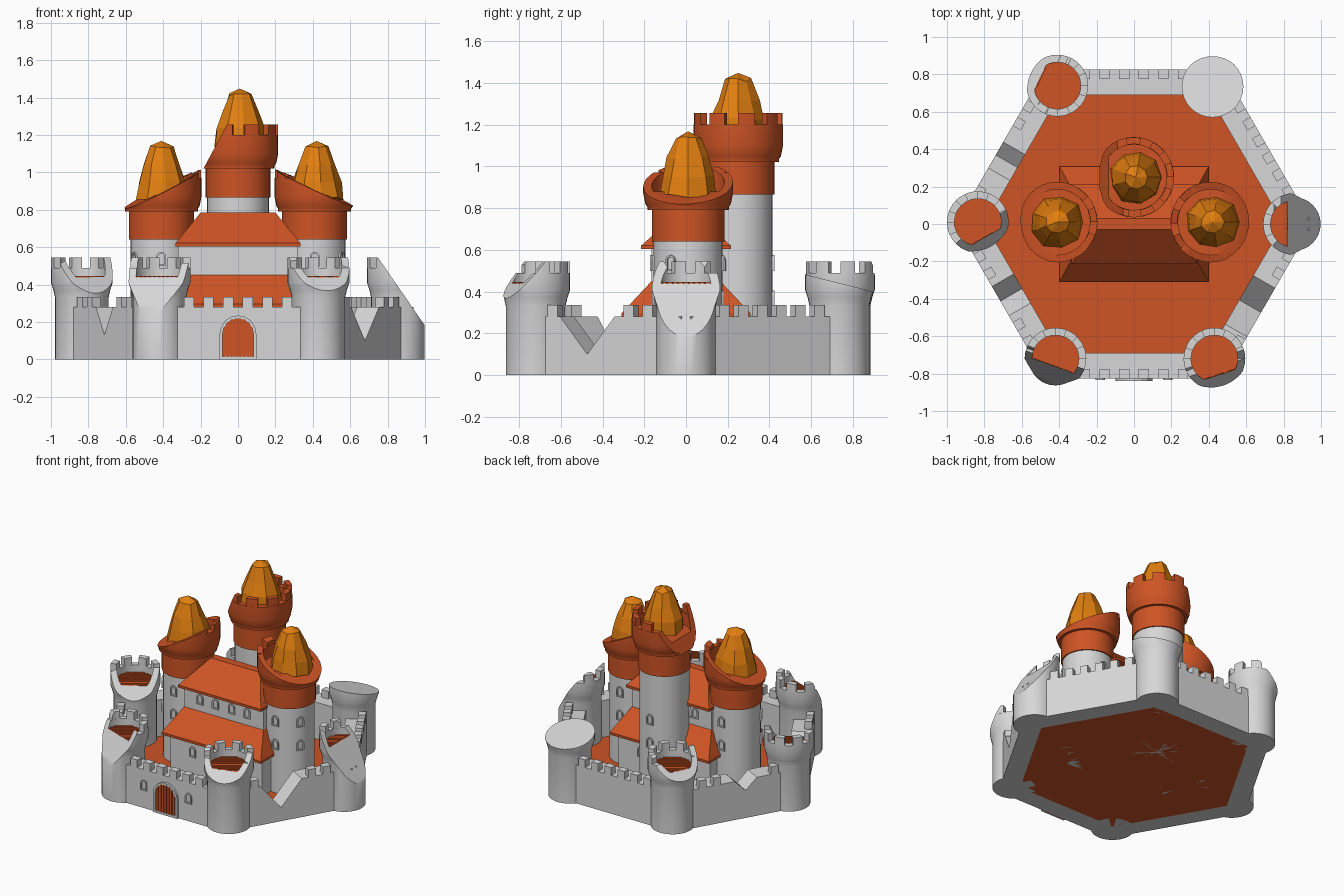
import bpy, bmesh, math, random
from math import sin, cos, pi, radians
from mathutils import Vector, Matrix

if "Cube" in bpy.data.objects:
    bpy.data.objects.remove(bpy.data.objects["Cube"])

random.seed(4)


def material(name, rgb):
    m = bpy.data.materials.new(name)
    m.diffuse_color = (*rgb, 1)
    m.use_nodes = True
    m.node_tree.nodes["Principled BSDF"].inputs["Base Color"].default_value = m.diffuse_color
    return m


STONE = material("pale stone", (0.68, 0.68, 0.68))
ORANGE = material("burnt orange", (0.62, 0.088, 0.018))
AMBER = material("amber", (0.75, 0.21, 0.005))


def finish(bm, name, mats, rule=None, smooth=True):
    bmesh.ops.recalc_face_normals(bm, faces=bm.faces[:])
    bm.normal_update()
    for f in bm.faces:
        f.smooth = smooth
        f.material_index = rule(f) if rule else 0
    me = bpy.data.meshes.new(name)
    bm.to_mesh(me)
    bm.free()
    for m in mats:
        me.materials.append(m)
    if smooth:
        me.set_sharp_from_angle(angle=radians(35))
    ob = bpy.data.objects.new(name, me)
    bpy.context.collection.objects.link(ob)
    return ob


def lathe(profile, cx, cy, n=32, jitter=0.0):
    bm = bmesh.new()
    rings = []
    for r, z in profile:
        if r == 0:
            rings.append([bm.verts.new((cx, cy, z))] * n)
            continue
        ring = []
        for i in range(n):
            a = 2 * pi * i / n
            q = r * (1 + random.uniform(-jitter, jitter))
            ring.append(bm.verts.new((cx + q * cos(a), cy + q * sin(a),
                                      z + random.uniform(-jitter, jitter) * 0.15)))
        rings.append(ring)
    for lo, hi in zip(rings, rings[1:]):
        for i in range(n):
            j = (i + 1) % n
            vs = list(dict.fromkeys((lo[i], lo[j], hi[j], hi[i])))
            bm.faces.new(vs)
    return bm


def merlon_ring(cx, cy, r0, r1, z0, z1, count, share=0.55, steps=3):
    bm = bmesh.new()
    for k in range(count):
        a0, da = 2 * pi * k / count, 2 * pi / count * share / steps
        cols = []
        for s in range(steps + 1):
            c, d = cos(a0 + s * da), sin(a0 + s * da)
            cols.append([bm.verts.new((cx + r * c, cy + r * d, z))
                         for r, z in ((r0, z0), (r1, z0), (r1, z1), (r0, z1))])
        for p, q in zip(cols, cols[1:]):
            for i in range(4):
                bm.faces.new((p[i], p[(i + 1) % 4], q[(i + 1) % 4], q[i]))
        bm.faces.new(cols[0])
        bm.faces.new(cols[-1])
    return bm


def slice_off(bm, point, normal):
    """Remove everything beyond a plane and close the break."""
    g = bm.verts[:] + bm.edges[:] + bm.faces[:]
    res = bmesh.ops.bisect_plane(bm, geom=g, plane_co=point,
                                 plane_no=Vector(normal).normalized(), clear_outer=True)
    edges = [e for e in res["geom_cut"] if isinstance(e, bmesh.types.BMEdge)]
    if edges:
        bmesh.ops.triangle_fill(bm, edges=edges, use_beauty=True, use_dissolve=False)


def prism(bm, pts, y0, y1, mtx=Matrix()):
    """Extrude an x-z outline from y0 to y1."""
    a = [bm.verts.new(mtx @ Vector((x, y0, z))) for x, z in pts]
    b = [bm.verts.new(mtx @ Vector((x, y1, z))) for x, z in pts]
    bm.faces.new(a)
    bm.faces.new(b[::-1])
    for i in range(len(pts)):
        j = (i + 1) % len(pts)
        bm.faces.new((a[i], b[i], b[j], a[j]))


def frustum(name, mat, lo, z0, hi, z1):
    bm = bmesh.new()
    rings = [[bm.verts.new((sx * x, sy * y, z)) for sx, sy in ((-1, -1), (1, -1), (1, 1), (-1, 1))]
             for (x, y), z in ((lo, z0), (hi, z1))]
    bm.faces.new(rings[0])
    bm.faces.new(rings[1])
    for i in range(4):
        j = (i + 1) % 4
        bm.faces.new((rings[0][i], rings[0][j], rings[1][j], rings[1][i]))
    finish(bm, name, [mat], smooth=False)


def arch(w, h, n=8):
    return [(-w, 0), (w, 0)] + [(w * cos(pi * i / n), h - w + w * sin(pi * i / n)) for i in range(n + 1)]


def arch_frame(name, mtx, w, h, t, depth):
    bm = bmesh.new()
    o, i = arch(w, h), [(x, z + t) for x, z in arch(w - t, h - 2 * t)]
    loops = [[bm.verts.new(mtx @ Vector((x, y, z))) for x, z in pts]
             for pts, y in ((o, 0.01), (o, -depth), (i, -depth), (i, 0.01))]
    for p, q in zip(loops, loops[1:] + loops[:1]):
        for a in range(len(o)):
            b = (a + 1) % len(o)
            bm.faces.new((p[a], p[b], q[b], q[a]))
    finish(bm, name, [STONE], smooth=False)


def window(name, cx, cy, dist, z, angle):
    m = Matrix.Translation((cx, cy, z)) @ Matrix.Rotation(angle, 4, 'Z') @ Matrix.Translation((0, -dist, 0))
    arch_frame(name, m, 0.026, 0.075, 0.009, 0.008)


# Courtyard floor
finish(lathe([(0, 0), (0.80, 0), (0.80, 0.012), (0, 0.012)], 0, 0, 6),
       "courtyard_floor", [ORANGE], smooth=False)

# Six curtain walls with walkway, parapet and broken notches (position, half width, depth)
notches = {1: (-0.07, 0.15, 0.10), 5: (0.0, 0.09, 0.13), 4: (0.05, 0.08, 0.20)}
for k in range(6):
    turn = Matrix.Rotation(k * pi / 3, 4, 'Z')
    notch = notches.get(k)
    gap = [(notch[0] - notch[1], 0.28), (notch[0], notch[2]), (notch[0] + notch[1], 0.28)] if notch else []
    bm = bmesh.new()
    prism(bm, [(0.40, 0), (-0.40, 0), (-0.40, 0.28)] + gap + [(0.40, 0.28)], -0.775, -0.69, turn)
    outline = [(0.45, 0), (-0.45, 0), (-0.45, 0.28)]
    steps = []
    for i in range(6):
        x = -0.29 + i * 0.105
        if not notch or abs(x + 0.027 - notch[0]) > notch[1] + 0.03:
            steps.append([(x, 0.28), (x, 0.335), (x + 0.055, 0.335), (x + 0.055, 0.28)])
    if gap:
        steps.append(gap)
    for s in sorted(steps, key=lambda p: p[0][0]):
        outline += s
    prism(bm, outline + [(0.45, 0.28)], -0.825, -0.775, turn)
    finish(bm, f"curtain_wall_{k + 1}", [STONE], smooth=False)

# Corner towers: x, y, break direction (deg), break offset, break slope, deck height
corners = {
    "left": (-0.835, 0.01, -60, 0.09, 1.5, 0.44),
    "right": (0.855, 0.0, 0, -0.035, 1.45, 0.44),
    "front_left": (-0.42, -0.72, -110, 0.04, 1.9, 0.44),
    "front_right": (0.43, -0.72, -72, 0.09, 1.2, 0.44),
    "back_left": (-0.41, 0.74, 155, 0.10, 1.0, 0.44),
    "back_right": (0.42, 0.735, 90, 0.0, 0.25, 0.485),
}
for side, (x, y, deg, off, slope, deck) in corners.items():
    d = Vector((cos(radians(deg)), sin(radians(deg)), 0))
    p, n = Vector((x, y, 0.441)) + d * off, d * slope + Vector((0, 0, 1))
    bm = lathe([(0, 0), (0.143, 0), (0.143, 0.33), (0.152, 0.37), (0.165, 0.41), (0.165, 0.49),
                (0.125, 0.49), (0.125, deck), (0, deck)], x, y)
    slice_off(bm, p, n)
    finish(bm, f"{side}_corner_tower", [STONE, ORANGE],
           lambda f: int(abs(f.calc_center_median().z - 0.44) < 0.0005 and abs(f.normal.z) > 0.99))
    bm = merlon_ring(x, y, 0.125, 0.165, 0.488, 0.545, 8)
    slice_off(bm, p, n)
    if bm.faces:
        finish(bm, f"{side}_corner_merlons", [STONE])
    else:
        bm.free()
    # Plank ridges on the open decks
    if side != "back_right":
        bm = bmesh.new()
        spin = Matrix.Translation((x, y, 0)) @ Matrix.Rotation(radians(35), 4, 'Z')
        for i in range(-5, 6):
            h = math.sqrt(0.122 ** 2 - (i * 0.021) ** 2)
            prism(bm, [(-h, 0.438), (h, 0.438), (h, 0.445), (-h, 0.445)],
                  i * 0.021 - 0.007, i * 0.021 + 0.007, spin)
        slice_off(bm, p, n)
        finish(bm, f"{side}_deck_planks", [ORANGE], smooth=False)

# Gate: frame, door panel and vertical bars
arch_frame("gate_frame", Matrix.Translation((0, -0.825, 0)), 0.098, 0.235, 0.016, 0.015)
bm = bmesh.new()
prism(bm, arch(0.083, 0.22), -0.829, -0.82)
for i in range(-3, 4):
    x = i * 0.022
    h = 0.135 + math.sqrt(0.083 ** 2 - x * x)
    prism(bm, [(x - 0.007, 0.015), (x + 0.007, 0.015), (x + 0.007, h), (x - 0.007, h)], -0.836, -0.828)
finish(bm, "gate_door", [ORANGE], smooth=False)

# Keep: two storeys with hipped roofs
frustum("keep_lower_storey", STONE, (0.37, 0.25), 0, (0.37, 0.25), 0.32)
frustum("lower_eave", ORANGE, (0.40, 0.31), 0.28, (0.40, 0.31), 0.297)
frustum("lower_roof", ORANGE, (0.40, 0.31), 0.295, (0.32, 0.165), 0.45)
frustum("keep_upper_storey", STONE, (0.32, 0.165), 0.40, (0.32, 0.165), 0.64)
frustum("upper_eave", ORANGE, (0.335, 0.215), 0.605, (0.335, 0.215), 0.622)
frustum("upper_roof", ORANGE, (0.335, 0.215), 0.62, (0.20, 0.03), 0.785)

# Great towers: x, y, band start, crown start, break point and direction, spire base
great = {
    "left": (-0.41, 0.01, 0.64, 0.79, (-0.41, 0, 0.905), (-0.45, -0.08, 0.9), 0.86),
    "right": (0.41, 0.01, 0.64, 0.79, (0.41, 0, 0.915), (0.42, -0.05, 0.9), 0.86),
    "back": (0.0, 0.25, 0.865, 1.02, (-0.11, 0.25, 1.16), (-0.88, 0, 0.47), 1.14),
}
for side, (x, y, zb, zc, p, n, zs) in great.items():
    finish(lathe([(0, 0), (0.165, 0), (0.165, zb), (0, zb)], x, y), f"{side}_tower_shaft", [STONE])
    finish(lathe([(0, zb), (0.174, zb), (0.174, zc + 0.01), (0, zc + 0.01)], x, y),
           f"{side}_tower_band", [ORANGE])
    bm = lathe([(0, zc), (0.195, zc), (0.195, zc + 0.015), (0.205, zc + 0.03), (0.215, zc + 0.08),
                (0.215, zc + 0.18), (0.175, zc + 0.18), (0.175, zc + 0.09), (0, zc + 0.09)], x, y)
    slice_off(bm, p, n)
    finish(bm, f"{side}_tower_crown", [ORANGE])
    bm = merlon_ring(x, y, 0.177, 0.213, zc + 0.178, zc + 0.235, 9)
    slice_off(bm, p, n)
    finish(bm, f"{side}_tower_merlons", [ORANGE])
    bm = lathe([(0, zs), (0.142, zs), (0.13, zs + 0.09), (0.10, zs + 0.18), (0.062, zs + 0.275),
                (0, zs + 0.308)], x + (0.01 if side != "left" else 0.0), y, 9, 0.06)
    finish(bm, f"{side}_tower_spire", [AMBER], smooth=False)
    # Arched windows around each great tower
    for a in (-60, 0, 60, 180):
        for z in (0.33, 0.50):
            window(f"{side}_tower_window", x, y, 0.165, z, radians(a))

# Windows on the keep and the front wall
for sx in (-1, 1):
    window("wall_window", sx * 0.18, 0, 0.825, 0.13, 0)
    for x in (0.065, 0.19):
        for a in (0, pi):
            window("upper_window", sx * x, 0, 0.165, 0.50, a)
            window("lower_window", sx * x, 0, 0.25, 0.15, a)
